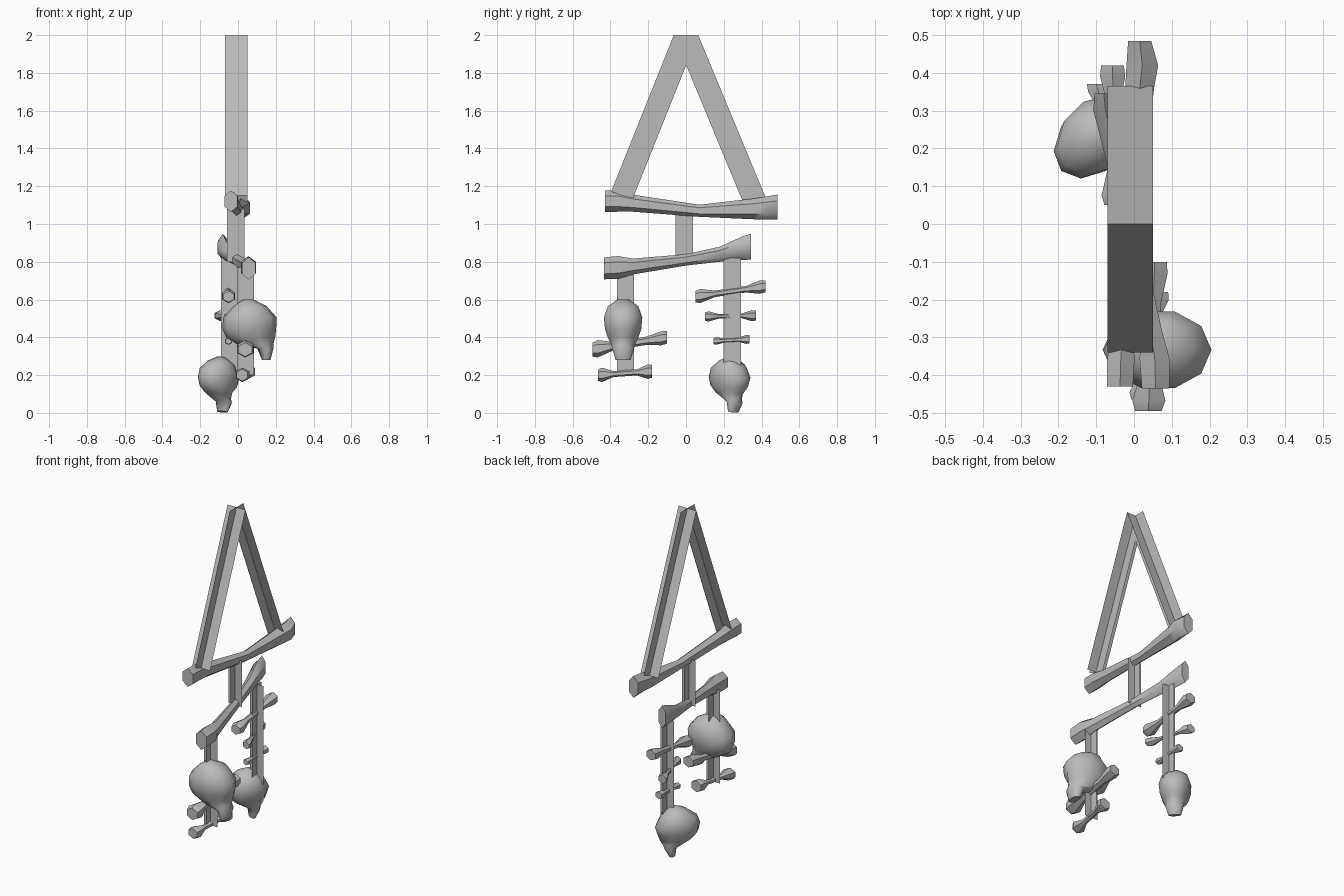
import bpy, bmesh, math
from mathutils import Vector, Matrix

if "Cube" in bpy.data.objects:
    bpy.data.objects.remove(bpy.data.objects["Cube"], do_unlink=True)

grey = bpy.data.materials.new("plain grey")
grey.use_nodes = True
grey.diffuse_color = (0.5, 0.5, 0.5, 1)
bsdf = next(n for n in grey.node_tree.nodes if n.type == "BSDF_PRINCIPLED")
bsdf.inputs["Base Color"].default_value = (0.5, 0.5, 0.5, 1)
bsdf.inputs["Roughness"].default_value = 0.8


def finish(name, bm, angle=None):
    mesh = bpy.data.meshes.new(name)
    bm.to_mesh(mesh)
    bm.free()
    mesh.materials.append(grey)
    ob = bpy.data.objects.new(name, mesh)
    bpy.context.collection.objects.link(ob)
    if angle:
        bpy.ops.object.select_all(action="DESELECT")
        ob.select_set(True)
        bpy.context.view_layer.objects.active = ob
        bpy.ops.object.shade_smooth_by_angle(angle=math.radians(angle))
    return ob


def loft(name, rings, angle):
    """Skin a row of equal closed rings and cap both ends."""
    bm = bmesh.new()
    loops = [[bm.verts.new(p) for p in ring] for ring in rings]
    n = len(loops[0])
    for a, b in zip(loops, loops[1:]):
        for i in range(n):
            j = (i + 1) % n
            bm.faces.new((a[i], a[j], b[j], b[i]))
    bm.faces.new(loops[0])
    bm.faces.new(loops[-1])
    bmesh.ops.recalc_face_normals(bm, faces=bm.faces)
    return finish(name, bm, angle)


def bone(name, stations, sides=6):
    """Stations are (x, y, z, half width, half height), running front to back."""
    rings = []
    for x, y, z, w, h in stations:
        ring = []
        for i in range(sides):
            a = math.tau * (i + 0.5) / sides
            ring.append(Vector((x + w * math.cos(a) * 1.1, y, z + h * math.sin(a))))
        rings.append(ring)
    return loft(name, rings, 50)


def small_bone(name, start, end, r_start, r_end, shaft):
    """Bone with flared knuckles at both ends."""
    a, b = Vector(start), Vector(end)
    rows = [(0, r_start * 0.8), (0.07, r_start), (0.28, shaft),
            (0.72, shaft), (0.92, r_end), (1, r_end * 0.9)]
    bone(name, [(*a.lerp(b, t), r, r) for t, r in rows])


def strap(name, top, bottom, half, level_top=False):
    """Two flat strips crossing along one line."""
    p, q = Vector(top), Vector(bottom)
    d = (q - p).normalized()
    across = Vector((1, 0, 0))
    side = d.cross(across).normalized() * half
    side_top = Vector((0, math.copysign(half / abs(d.z), side.y), 0)) if level_top else side
    bm = bmesh.new()
    for s, t in ((across * half, across * half), (side_top, side)):
        bm.faces.new([bm.verts.new(v) for v in (p - s, p + s, q + t, q - t)])
    finish(name, bm)


def skull(name, centre, scale, yaw, pitch):
    """Stacked rings: height, back, front, half width, eye hollow factor."""
    rows = [(-0.18, 0.065, 0.11, 0.042, 1), (-0.12, 0.04, 0.125, 0.06, 1),
            (-0.095, -0.07, 0.125, 0.068, 0.92), (-0.06, -0.125, 0.135, 0.086, 0.8),
            (-0.015, -0.145, 0.14, 0.101, 1), (0.045, -0.14, 0.143, 0.107, 1),
            (0.105, -0.085, 0.09, 0.085, 1), (0.14, -0.035, 0.02, 0.03, 1)]
    place = (Matrix.Translation(centre) @ Matrix.Rotation(math.radians(yaw), 4, "Z")
             @ Matrix.Rotation(math.radians(pitch), 4, "Y") @ Matrix.Scale(scale, 4))
    rings = []
    for z, back, front, w, hollow in rows:
        mid, depth = (back + front) / 2, (front - back) / 2
        ring = []
        for i in range(10):
            a = math.tau * i / 10
            k = hollow if i in (1, 9) else 1
            ring.append(place @ Vector((mid + depth * math.cos(a) * k, w * math.sin(a), z)))
        rings.append(ring)
    loft(name, rings, 65)


# Hanging straps
strap("front_hanger", (-0.01, 0, 2), (-0.01, -0.34, 1.15), 0.06, True)
strap("back_hanger", (-0.01, 0, 2), (-0.01, 0.365, 1.12), 0.06, True)
strap("middle_strap", (-0.012, -0.01, 1.08), (-0.012, -0.01, 0.8), 0.046)
strap("front_strand", (0.04, -0.32, 0.77), (0.04, -0.32, 0.2), 0.046)
strap("back_strand", (-0.045, 0.245, 0.82), (-0.045, 0.245, 0.22), 0.046)

# Two long crossbar bones
bone("upper_crossbar", [(-0.037, -0.43, 1.12, 0.036, 0.057), (-0.035, -0.36, 1.12, 0.038, 0.055),
                        (-0.03, -0.28, 1.11, 0.03, 0.045), (0, 0.07, 1.07, 0.022, 0.032),
                        (0.015, 0.36, 1.08, 0.04, 0.055), (0.022, 0.42, 1.085, 0.044, 0.06),
                        (0.015, 0.485, 1.09, 0.032, 0.066)])
bone("lower_crossbar", [(0.057, -0.435, 0.765, 0.038, 0.058), (0.055, -0.36, 0.77, 0.042, 0.06),
                        (0.045, -0.28, 0.775, 0.03, 0.042), (-0.01, 0, 0.81, 0.022, 0.03),
                        (-0.05, 0.18, 0.84, 0.028, 0.04), (-0.075, 0.3, 0.872, 0.034, 0.063),
                        (-0.08, 0.345, 0.88, 0.026, 0.068)])

# Small bones threaded on the back strand
small_bone("back_bone_top", (-0.05, 0.05, 0.615), (-0.057, 0.42, 0.67), 0.037, 0.035, 0.017)
small_bone("back_bone_middle", (-0.015, 0.1, 0.51), (-0.1, 0.37, 0.515), 0.027, 0.029, 0.012)
small_bone("back_bone_bottom", (-0.05, 0.145, 0.38), (-0.05, 0.335, 0.39), 0.02, 0.024, 0.012)

# Small bones threaded on the front strand
small_bone("front_bone_top", (0.038, -0.495, 0.335), (0.055, -0.1, 0.4), 0.046, 0.037, 0.022)
small_bone("front_bone_bottom", (0.022, -0.465, 0.2), (0.058, -0.18, 0.22), 0.038, 0.038, 0.016)

# Skulls
skull("front_skull", (0.062, -0.333, 0.46), 1.0, 0, 0)
skull("back_skull", (-0.105, 0.228, 0.175), 0.86, 45, 15)
